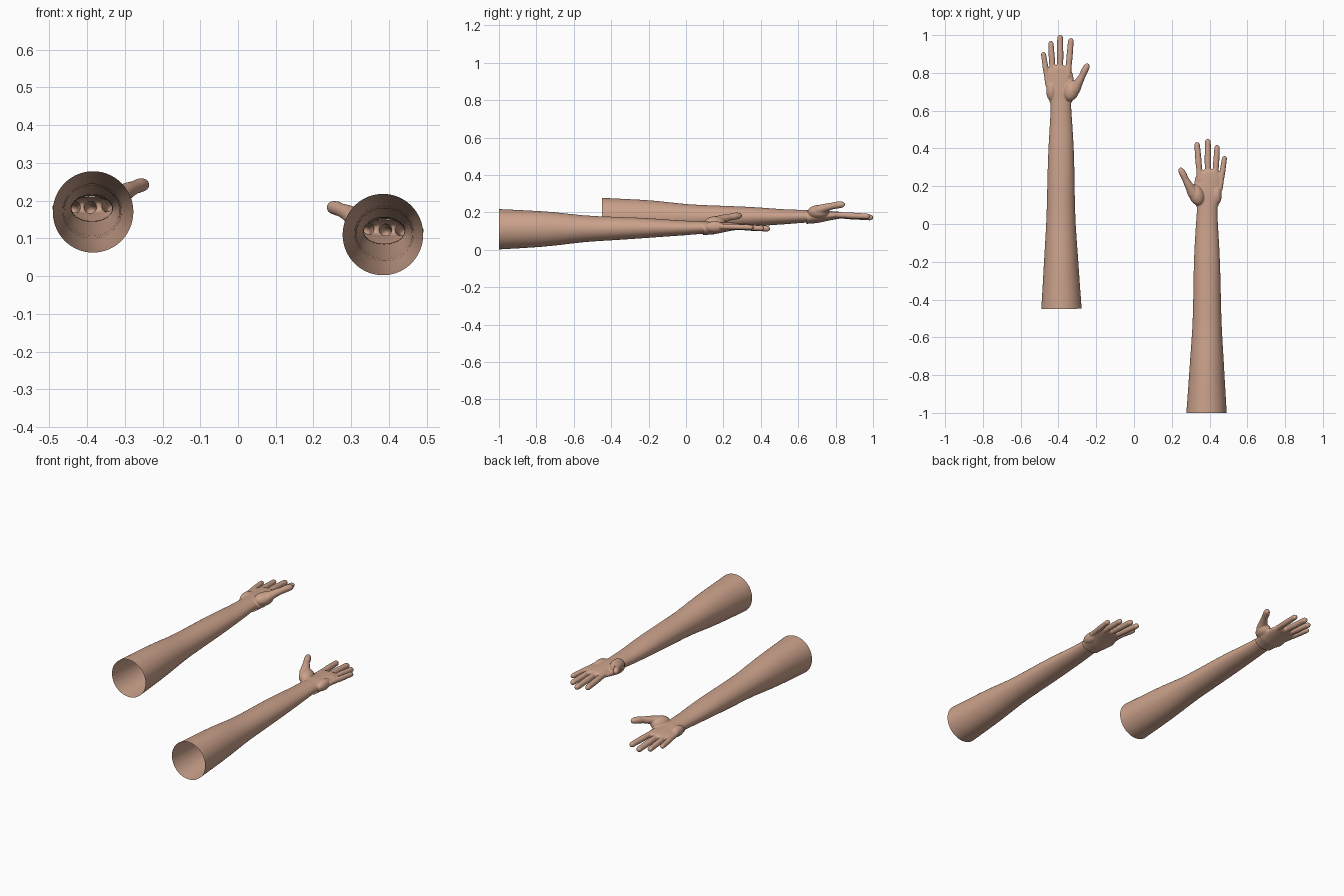
import bpy, bmesh, math
from mathutils import Vector, Matrix

if "Cube" in bpy.data.objects:
    bpy.data.objects.remove(bpy.data.objects["Cube"], do_unlink=True)

skin = bpy.data.materials.new("skin")
skin.use_nodes = True
skin.diffuse_color = (0.60, 0.36, 0.26, 1)
skin.node_tree.nodes["Principled BSDF"].inputs["Base Color"].default_value = skin.diffuse_color


def loft(bm, stations, sides=20, closed=True):
    """Sweep ellipses (x, y, z, half width, half height) along a path."""
    pts = [Vector(s[:3]) for s in stations]
    rings = []
    for i, (x, y, z, w, h) in enumerate(stations):
        t = (pts[min(i + 1, len(pts) - 1)] - pts[max(i - 1, 0)]).normalized()
        side = t.cross(Vector((0, 0, 1))).normalized()
        up = side.cross(t)
        angles = [math.tau * k / sides for k in range(sides)]
        rings.append([bm.verts.new(pts[i] + side * w * math.cos(a) + up * h * math.sin(a))
                      for a in angles])
    for a, b in zip(rings, rings[1:]):
        for k in range(sides):
            n = (k + 1) % sides
            bm.faces.new((a[k], a[n], b[n], b[k]))
    if closed:
        bm.faces.new(rings[0])
        bm.faces.new(rings[-1])


def finger(bm, base, tip, r):
    """Tapered finger with a slight knuckle and a rounded end."""
    base, tip = Vector(base), Vector(tip)
    length = (tip - base).length
    rows = []
    for f, k in ((0, 1), (.3, .95), (.5, 1.02), (.75, .95)):
        rows.append((*base.lerp(tip, f), r * k, r * k))
    for back, k in ((.9, .92), (.45, .75), (.15, .45), (0, .15)):
        rows.append((*base.lerp(tip, 1 - back * r / length), r * k, r * k))
    loft(bm, rows)


def ball(bm, centre, size, turn=0):
    m = Matrix.Translation(centre) @ Matrix.Rotation(turn, 4, 'Z') @ Matrix.Diagonal((*size, 1))
    bmesh.ops.create_uvsphere(bm, u_segments=20, v_segments=12, radius=1, matrix=m)


def to_object(bm, name):
    mesh = bpy.data.meshes.new(name)
    bm.to_mesh(mesh)
    bm.free()
    mesh.materials.append(skin)
    ob = bpy.data.objects.new(name, mesh)
    bpy.context.collection.objects.link(ob)
    return ob


def smooth(ob):
    ob.data.polygons.foreach_set("use_smooth", [True] * len(ob.data.polygons))


# Forearm: open tube, given as y, centre x, half width, bottom and top
bm = bmesh.new()
sections = [(-1, .384, .107, .002, .218), (-.85, .385, .097, .010, .211),
            (-.7, .386, .088, .021, .203), (-.55, .387, .077, .043, .182),
            (-.4, .387, .073, .050, .177), (-.2, .386, .070, .064, .170),
            (-.08, .386, .063, .073, .160), (0, .386, .058, .078, .155),
            (.06, .387, .054, .084, .154), (.11, .387, .054, .086, .152)]
loft(bm, [(x, y, (lo + hi) / 2, w, (hi - lo) / 2) for y, x, w, lo, hi in sections], 48, False)
bmesh.ops.recalc_face_normals(bm, faces=bm.faces)
arm = to_object(bm, "left_forearm")
smooth(arm)
sub = arm.modifiers.new("round", 'SUBSURF')
sub.levels = sub.render_levels = 1

# Palm, heel pads, four fingers and the thumb, fused into one hand
bm = bmesh.new()
loft(bm, [(.387, .05, .115, .056, .036), (.387, .10, .115, .060, .036),
          (.386, .15, .117, .073, .034), (.391, .20, .121, .074, .027),
          (.395, .24, .124, .072, .022), (.392, .275, .125, .058, .018),
          (.391, .288, .125, .045, .011)], 32)
ball(bm, (.330, .155, .143), (.040, .058, .036), .35)
ball(bm, (.438, .155, .123), (.027, .055, .030))
finger(bm, (.350, .23, .128), (.333, .434, .118), .0165)
finger(bm, (.391, .23, .126), (.391, .451, .112), .0170)
finger(bm, (.428, .22, .126), (.441, .419, .114), .0160)
finger(bm, (.454, .18, .125), (.481, .361, .120), .0150)
loft(bm, [(.335, .13, .140, .028, .025), (.312, .165, .155, .030, .026),
          (.290, .205, .168, .022, .021), (.273, .235, .175, .0175, .018),
          (.261, .262, .180, .0185, .019), (.250, .282, .182, .0165, .017),
          (.244, .293, .182, .011, .012), (.241, .297, .182, .004, .004)])
bmesh.ops.recalc_face_normals(bm, faces=bm.faces)
draft = to_object(bm, "hand_draft")
fuse = draft.modifiers.new("fuse", 'REMESH')
fuse.mode = 'VOXEL'
fuse.voxel_size = .0035
soften = draft.modifiers.new("soften", 'SMOOTH')
soften.factor = .5
soften.iterations = 7

# Keep the fused hand, open at the wrist
bm = bmesh.new()
bm.from_object(draft, bpy.context.evaluated_depsgraph_get())
bmesh.ops.bisect_plane(bm, geom=bm.verts[:] + bm.edges[:] + bm.faces[:],
                       plane_co=(.387, .092, .11), plane_no=(0, -1, 0), clear_outer=True)
bpy.data.objects.remove(draft, do_unlink=True)
hand = to_object(bm, "left_hand")
smooth(hand)

# Mirrored right arm, reaching further back and a little higher
for ob in (arm, hand):
    bm = bmesh.new()
    bm.from_mesh(ob.data)
    bmesh.ops.transform(bm, matrix=Matrix.Translation((0, .551, .06))
                        @ Matrix.Diagonal((-1, 1, 1, 1)), verts=bm.verts)
    bmesh.ops.reverse_faces(bm, faces=bm.faces)
    twin = to_object(bm, ob.name.replace("left", "right"))
    if ob is arm:
        sub = twin.modifiers.new("round", 'SUBSURF')
        sub.levels = sub.render_levels = 1
